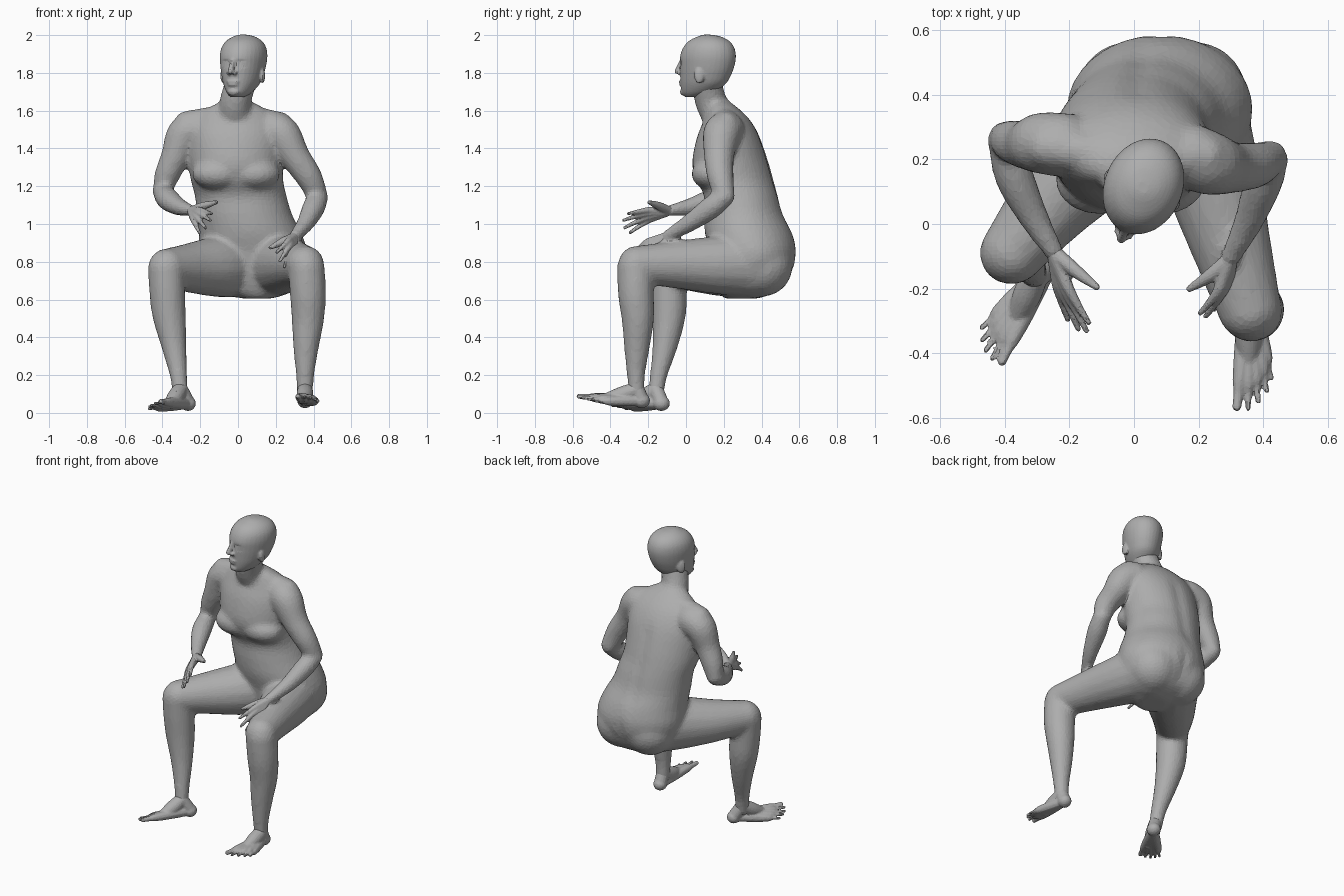
import bpy, bmesh, math
from mathutils import Vector, Matrix

if "Cube" in bpy.data.objects:
    bpy.data.objects.remove(bpy.data.objects["Cube"])

skin = bpy.data.materials.new("matte grey skin")
skin.use_nodes = True
GREY = (0.42, 0.42, 0.42, 1)
skin.diffuse_color = GREY
skin.node_tree.nodes["Principled BSDF"].inputs["Base Color"].default_value = GREY


def spline(rows, steps=4):
    """Catmull-Rom through rows of numbers."""
    rows = [Vector(r) for r in rows]
    ext = [rows[0]] + rows + [rows[-1]]
    out = []
    for a, b, c, d in zip(ext, ext[1:], ext[2:], ext[3:]):
        for i in range(steps):
            t = i / steps
            out.append(b + (c - a) * (t / 2) + (2 * a - 5 * b + 4 * c - d) * (t * t / 2)
                       + (3 * b - a - 3 * c + d) * (t ** 3 / 2))
    return out + [rows[-1]]


def bridge(bm, rings):
    rings = [[bm.verts.new(p) for p in ring] for ring in rings]
    n = len(rings[0])
    for a, b in zip(rings, rings[1:]):
        for i in range(n):
            bm.faces.new((a[i], a[(i + 1) % n], b[(i + 1) % n], b[i]))
    bm.faces.new(rings[0][::-1])
    bm.faces.new(rings[-1])


def loft(bm, sections, n=32):
    """Horizontal ovals: centre x, front y, back y, half width, z."""
    rings = []
    for x, f, k, w, z in spline(sections):
        ring = []
        for i in range(n):
            a = math.tau * i / n
            ring.append((x + w * math.cos(a), (f + k) / 2 + (k - f) / 2 * math.sin(a), z))
        rings.append(ring)
    bridge(bm, rings)


def ball(bm, centre, radii, turn=0):
    m = Matrix.Translation(centre) @ Matrix.Rotation(turn, 4, 'Z') @ Matrix.Diagonal((*radii, 1))
    bmesh.ops.create_uvsphere(bm, u_segments=20, v_segments=12, radius=1, matrix=m)


def tube(bm, points, n=16):
    """Round limb through (x, y, z, radius) points, with rounded ends."""
    pts = spline(points)
    rings, axis = [], None
    for i, p in enumerate(pts):
        d = (pts[min(i + 1, len(pts) - 1)] - pts[max(i - 1, 0)]).to_3d().normalized()
        side = d.orthogonal() if axis is None else axis - d * axis.dot(d)
        axis = side.normalized()
        other = d.cross(axis)
        rings.append([p.to_3d() + (axis * math.cos(a) + other * math.sin(a)) * p[3]
                      for a in (math.tau * k / n for k in range(n))])
    bridge(bm, rings)
    for p in (points[0], points[-1]):
        ball(bm, p[:3], [p[3]] * 3)


def finish(name, bm, voxel, smooth, keep, dents=(), matrix=None):
    """Fuse the overlapping volumes into one faceted skin, then press in the dents."""
    raw = bpy.data.meshes.new(name)
    bm.to_mesh(raw)
    bm.free()
    ob = bpy.data.objects.new(name, raw)
    bpy.context.collection.objects.link(ob)
    rm = ob.modifiers.new("fuse", 'REMESH')
    rm.mode, rm.voxel_size = 'VOXEL', voxel
    sm = ob.modifiers.new("relax", 'SMOOTH')
    sm.factor, sm.iterations = 0.5, smooth
    ob.modifiers.new("facets", 'DECIMATE').ratio = keep
    dg = bpy.context.evaluated_depsgraph_get()
    mesh = bpy.data.meshes.new_from_object(ob.evaluated_get(dg))
    ob.modifiers.clear()
    ob.data = mesh
    for centre, size, push in dents:
        for v in mesh.vertices:
            e = sum(((v.co[i] - centre[i]) / size[i]) ** 2 for i in range(3))
            if e < 6:
                v.co += Vector(push) * math.exp(-e)
    if matrix:
        mesh.transform(matrix)
    mesh.materials.clear()
    mesh.materials.append(skin)
    for p in mesh.polygons:
        p.material_index = 0
        p.use_smooth = False


# Torso with neck, chest and buttocks
bm = bmesh.new()
loft(bm, [(.1, .2, .38, .08, .605), (.095, .17, .5, .2, .65), (.085, .14, .565, .265, .75),
          (.08, .125, .585, .287, .85), (.065, .1, .563, .272, .95), (.035, .095, .517, .252, 1.05),
          (.014, .095, .49, .243, 1.15), (-.005, .055, .467, .245, 1.23), (-.01, .032, .442, .25, 1.32),
          (-.01, .055, .397, .25, 1.45), (-.01, .09, .347, .225, 1.54), (-.01, .11, .292, .17, 1.6),
          (-.01, .12, .235, .09, 1.645)])
tube(bm, [(-.01, .2, 1.54, .1), (-.015, .135, 1.64, .085), (.015, .11, 1.75, .083)])
for s in (-1, 1):
    ball(bm, (-.01 + s * .095, .135, 1.265), (.14, .107, .085))
    ball(bm, (.085 + s * .1, .4, .775), (.165, .165, .16))
for end in ((-.27, .24, 1.53, .07), (.22, .21, 1.525, .07)):
    tube(bm, [(-.01, .2, 1.59, .055), end])

# Arms
tube(bm, [(-.22, .245, 1.5, .1), (-.285, .25, 1.47, .097), (-.33, .245, 1.36, .078),
          (-.375, .255, 1.26, .068), (-.4, .265, 1.18, .053)])
tube(bm, [(-.4, .255, 1.17, .053), (-.37, .145, 1.13, .061), (-.31, .02, 1.09, .047),
          (-.245, -.09, 1.07, .031)])
tube(bm, [(.18, .21, 1.5, .1), (.235, .187, 1.47, .1), (.3, .175, 1.36, .081),
          (.375, .182, 1.25, .071), (.42, .205, 1.15, .056)])
tube(bm, [(.424, .2, 1.14, .054), (.4, .13, 1.085, .061), (.355, .01, 1.0, .047),
          (.295, -.11, .93, .031)])

# Thighs, knees and shins
tube(bm, [(0, .36, .785, .175), (-.11, .22, .775, .163), (-.25, .07, .768, .133),
          (-.375, -.085, .77, .101)])
tube(bm, [(-.38, -.09, .765, .098), (-.375, -.09, .65, .096), (-.365, -.09, .52, .09),
          (-.34, -.11, .36, .068), (-.315, -.145, .2, .047), (-.305, -.16, .1, .043)])
tube(bm, [(.17, .36, .785, .178), (.23, .18, .783, .157), (.29, -.03, .785, .13),
          (.357, -.26, .785, .1)])
tube(bm, [(.362, -.267, .77, .098), (.37, -.265, .63, .096), (.37, -.255, .5, .087),
          (.36, -.26, .35, .069), (.355, -.265, .2, .049), (.355, -.26, .1, .043)])
spine = [((.0 + .06 * (1.5 - z), .4 + .2 * (1.4 - z), z), (.04, .12, .07), (0, -.008, 0))
         for z in (1.0, 1.1, 1.2, 1.3, 1.4)]
cleft = [((.08, .56, z), (.03, .1, .06), (0, -.007, 0)) for z in (.66, .74, .82)]
finish("body", bm, .0125, 14, .25, spine + cleft)

# Head, shaped facing forward and then turned
bm = bmesh.new()
loft(bm, [(0, -.125, -.04, .034, 1.672), (0, -.143, .03, .062, 1.695), (0, -.148, .098, .09, 1.74),
          (0, -.149, .13, .106, 1.79), (0, -.15, .149, .116, 1.84), (0, -.148, .156, .121, 1.89),
          (0, -.13, .146, .114, 1.935), (0, -.098, .118, .091, 1.97), (0, -.05, .07, .055, 1.993),
          (0, -.02, .02, .02, 2.002)])
tube(bm, [(0, -.147, 1.865, .012), (0, -.16, 1.835, .014), (0, -.173, 1.808, .015)])
ball(bm, (0, -.148, 1.753), (.034, .01, .008))
ball(bm, (0, -.147, 1.738), (.03, .01, .008))
ball(bm, (0, -.13, 1.7), (.034, .024, .022))
for s in (-1, 1):
    ball(bm, (s * .017, -.154, 1.8), (.014, .014, .011))
    ball(bm, (s * .111, .0, 1.785), (.013, .027, .042), s * .35)
sockets = [((s * .043, -.14, 1.848), (.026, .04, .016), (0, .011, 0)) for s in (-1, 1)]
lids = [((s * .043, -.13, 1.845), (.014, .04, .008), (0, -.006, 0)) for s in (-1, 1)]
turn = Matrix.Translation((.028, .113, 0)) @ Matrix.Rotation(math.radians(-23), 4, 'Z')
finish("head", bm, .007, 3, .5, sockets + lids, turn)


# Hands: one chain per finger, fanning from the wrist
def hand(name, wrist, bow, thumb, tips):
    bm = bmesh.new()
    w = Vector(wrist)
    for tip in tips:
        t = Vector(tip)
        k, m = w.lerp(t, .5) + Vector(bow), w.lerp(t, .77) + Vector(bow) * .6
        tube(bm, [(*w, .026), (*w.lerp(k, .55), .022), (*k, .018), (*m, .0125), (*t, .009)], 10)
    t = Vector(thumb)
    tube(bm, [(*w, .024), (*(w.lerp(t, .5) + Vector(bow) * .3), .022), (*t, .011)], 10)
    finish(name, bm, .006, 2, .4)


hand("right_hand", (-.245, -.09, 1.07), (-.01, -.002, .01), (-.115, -.195, 1.115),
     [(-.14, -.305, 1.055), (-.147, -.33, 1.02), (-.172, -.325, .98), (-.205, -.295, .955)])
hand("left_hand", (.295, -.11, .93), (.012, -.012, .015), (.172, -.2, .875),
     [(.205, -.275, .85), (.222, -.285, .805), (.245, -.265, .775), (.265, -.235, .765)])


# Feet: heel, instep and one chain per toe
def foot(name, ankle, heel, tips):
    bm = bmesh.new()
    a, h = Vector(ankle), Vector(heel)
    ball(bm, h, (.042, .045, .04))
    mid = h.lerp(Vector(tips[1]), .55)
    tube(bm, [(*a, .04), (*(a.lerp(mid, .5) + Vector((0, 0, -.005))), .044), (*mid, .03)])
    tube(bm, [(*a, .04), (*h, .04)])
    for i, tip in enumerate(tips):
        t = Vector(tip)
        r = .016 if i == 0 else .0105
        tube(bm, [(*h, .03), (*h.lerp(t, .45), .029), (*h.lerp(t, .75), .023),
                  (*h.lerp(t, .87), r), (*t, r * .9)], 10)
    finish(name, bm, .0065, 2, .4)


foot("right_foot", (-.305, -.16, .125), (-.265, -.13, .05),
     [(-.408, -.425, .06), (-.438, -.415, .05), (-.458, -.39, .04), (-.468, -.358, .033),
      (-.47, -.32, .022)])
foot("left_foot", (.355, -.26, .125), (.355, -.235, .065),
     [(.318, -.565, .088), (.353, -.57, .085), (.384, -.547, .08), (.41, -.515, .072),
      (.424, -.475, .062)])
